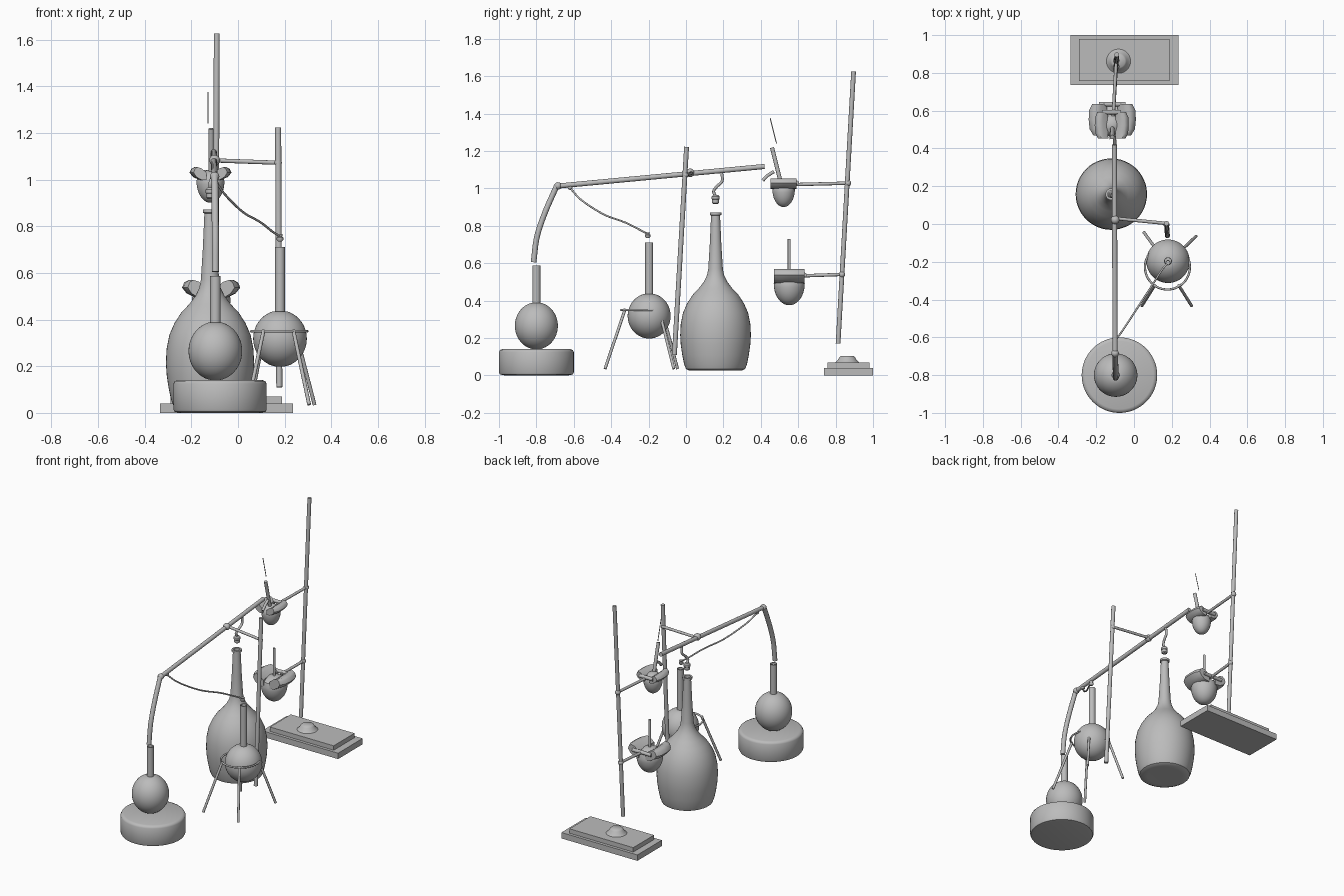
import bpy
import bmesh
import math
from mathutils import Vector

cube = bpy.data.objects.get("Cube")
if cube:
    bpy.data.objects.remove(cube, do_unlink=True)

grey = bpy.data.materials.new("plain grey")
grey.use_nodes = True
COLOUR = (0.5, 0.5, 0.5, 1)
grey.diffuse_color = COLOUR
grey.node_tree.nodes["Principled BSDF"].inputs["Base Color"].default_value = COLOUR


def finish(name, bm, angle=40):
    """Turn a bmesh into a smooth-shaded grey object."""
    bmesh.ops.recalc_face_normals(bm, faces=bm.faces)
    mesh = bpy.data.meshes.new(name)
    bm.to_mesh(mesh)
    bm.free()
    ob = bpy.data.objects.new(name, mesh)
    bpy.context.collection.objects.link(ob)
    mesh.materials.append(grey)
    bpy.ops.object.select_all(action='DESELECT')
    ob.select_set(True)
    bpy.context.view_layer.objects.active = ob
    bpy.ops.object.shade_smooth_by_angle(angle=math.radians(angle))
    return ob


def loft(bm, rings):
    """Skin closed rings of points and cap both ends."""
    rows = [[bm.verts.new(p) for p in ring] for ring in rings]
    for a, b in zip(rows, rows[1:]):
        for i in range(len(a)):
            j = (i + 1) % len(a)
            bm.faces.new((a[i], a[j], b[j], b[i]))
    bm.faces.new(rows[0])
    bm.faces.new(rows[-1])


def lathe(name, x, y, profile, sides=48, angle=40):
    """Revolve (radius, height) pairs about a vertical axis."""
    turns = [math.tau * i / sides for i in range(sides)]
    bm = bmesh.new()
    loft(bm, [[(x + r * math.cos(t), y + r * math.sin(t), z) for t in turns] for r, z in profile])
    return finish(name, bm, angle)


def tube(name, points, radius, sides=16):
    """Sweep a circle along a path."""
    pts = [Vector(p) for p in points]
    bm = bmesh.new()
    rings = []
    side = None
    for i, p in enumerate(pts):
        d = (pts[min(i + 1, len(pts) - 1)] - pts[max(i - 1, 0)]).normalized()
        if side is None:
            side = d.orthogonal()
        side = (side - d * side.dot(d)).normalized()
        up = d.cross(side)
        turns = [math.tau * k / sides for k in range(sides)]
        rings.append([p + (side * math.cos(t) + up * math.sin(t)) * radius for t in turns])
    loft(bm, rings)
    return finish(name, bm, 60)


def smooth_path(points, steps=6):
    """Catmull-Rom curve through the points."""
    p = [Vector(q) for q in points]
    p = [2 * p[0] - p[1]] + p + [2 * p[-1] - p[-2]]
    out = []
    for a, b, c, d in zip(p, p[1:], p[2:], p[3:]):
        for i in range(steps):
            t = i / steps
            out.append(b + (c - a) * (t / 2) + (2 * a - 5 * b + 4 * c - d) * (t * t / 2)
                       + (3 * b - a - 3 * c + d) * (t ** 3 / 2))
    return out + [p[-2]]


def box(name, x0, x1, y0, y1, z0, z1):
    bm = bmesh.new()
    loft(bm, [[(x0, y0, z), (x1, y0, z), (x1, y1, z), (x0, y1, z)] for z in (z0, z1)])
    return finish(name, bm, 20)


def ball(name, centre, radius):
    bm = bmesh.new()
    bmesh.ops.create_uvsphere(bm, u_segments=16, v_segments=10, radius=radius)
    bmesh.ops.translate(bm, verts=bm.verts, vec=centre)
    return finish(name, bm, 60)


def round_flask(name, x, y, z, r, h, neck, top):
    """Round body with a straight open neck."""
    arcs = [math.pi * i / 24 for i in range(1, 24)]
    body = [(r * math.sin(a), z - h * math.cos(a)) for a in arcs]
    body = [q for q in body if q[1] < z or q[0] > neck]
    rim = [(neck, z + h * 0.97), (neck, top), (neck * 0.8, top), (neck * 0.8, top - 0.03)]
    return lathe(name, x, y, body + rim)


def clamp_jaws(name, x, y, z, s, depth):
    """Pair of curved wings that cradle a bulb."""
    half = [(0.125, 0.03), (0.115, 0.052), (0.095, 0.063), (0.065, 0.055), (0.03, 0.03),
            (0.03, -0.015), (0.07, -0.012), (0.105, 0.005)]
    for label, sign in (("left", 1), ("right", -1)):
        bm = bmesh.new()
        loft(bm, [[(x + sign * a * s * w, y + v * depth, z + b * s) for a, b in half]
                  for v, w in ((-0.5, 0.8), (-0.3, 0.96), (0, 1), (0.3, 0.98), (0.5, 0.85))])
        finish(f"{name}_{label}", bm, 50)


# Heater drum and the flask that sits on it
lathe("heater_drum", -0.077, -0.8, [(0.17, 0), (0.195, 0.005), (0.2, 0.015), (0.2, 0.125),
                                    (0.194, 0.136), (0.18, 0.141)], 64, 50)
round_flask("front_flask", -0.097, -0.8, 0.265, 0.115, 0.126, 0.022, 0.587)

# Flask on the tripod
round_flask("tripod_flask", 0.18, -0.197, 0.318, 0.115, 0.121, 0.021, 0.71)
lathe("tripod_flask_stopper", 0.18, -0.205, [(0.009, 0.735), (0.014, 0.741), (0.014, 0.752),
                                            (0.009, 0.756), (0.012, 0.764)], 16)

# Tripod ring and splayed legs
ring = [(0.177 + 0.119 * math.cos(math.tau * i / 48), -0.228 + 0.119 * math.sin(math.tau * i / 48), 0.35)
        for i in range(49)]
tube("tripod_ring", ring, 0.006, 8)
for name, top, foot in (("front_right_leg", (0.11, -0.325), (0.042, -0.433)),
                        ("front_left_leg", (0.237, -0.325), (0.305, -0.433)),
                        ("back_left_leg", (0.245, -0.145), (0.328, -0.065)),
                        ("back_right_leg", (0.115, -0.13), (0.053, -0.045))):
    tube(name, [(*top, 0.355), (*foot, 0.035)], 0.008)

# Tall tapered flask
lathe("tall_flask", -0.12, 0.158, [
    (0.11, 0.026), (0.14, 0.025), (0.158, 0.034), (0.168, 0.06), (0.178, 0.11), (0.186, 0.165),
    (0.189, 0.215), (0.186, 0.275), (0.174, 0.335), (0.152, 0.385), (0.123, 0.43), (0.09, 0.465),
    (0.063, 0.5), (0.046, 0.535), (0.039, 0.57), (0.031, 0.7), (0.024, 0.855), (0.031, 0.858),
    (0.031, 0.872), (0.02, 0.872), (0.02, 0.84)])

# Main condenser tube, bent outlet and thin side hose
tube("main_tube", [(-0.1, -0.69, 1.012), (-0.104, 0.42, 1.117)], 0.0135)
ball("elbow_joint", (-0.1, -0.685, 1.013), 0.02)
ball("hose_joint", (-0.1, -0.62, 1.005), 0.013)
tube("bent_outlet", smooth_path([(-0.1, -0.69, 1.016), (-0.098, -0.754, 0.87), (-0.097, -0.797, 0.74),
                                 (-0.097, -0.815, 0.605)]), 0.015)
tube("side_hose", smooth_path([(-0.1, -0.618, 1.0), (-0.055, -0.556, 0.935), (0.022, -0.438, 0.86),
                               (0.095, -0.326, 0.818), (0.15, -0.24, 0.775), (0.18, -0.205, 0.757)]), 0.005, 10)
tube("end_nozzle", [(-0.102, 0.41, 1.042), (-0.102, 0.435, 1.068), (-0.105, 0.47, 1.09)], 0.009)

# Hooked tube and stopper above the tall flask
tube("hooked_tube", smooth_path([(-0.102, 0.19, 1.09), (-0.104, 0.193, 1.04), (-0.11, 0.165, 1.01),
                                 (-0.118, 0.148, 0.985), (-0.118, 0.158, 0.955)]), 0.008, 12)
lathe("hooked_tube_stopper", -0.118, 0.158, [(0.012, 0.917), (0.018, 0.922), (0.018, 0.94), (0.021, 0.943),
                                            (0.021, 0.957), (0.013, 0.965)], 24)

# Front stand rod with cross arm
tube("front_stand_rod", [(0.177, -0.062, 0.11), (0.172, 0.003, 1.222)], 0.013)
tube("front_cross_arm", [(0.172, 0.003, 1.072), (-0.1, 0.03, 1.082)], 0.009)
ball("front_arm_clamp", (-0.1, 0.022, 1.083), 0.023)
ball("front_rod_clamp", (0.172, -0.003, 1.072), 0.016)

# Rear stand with stepped base
box("rear_base", -0.335, 0.235, 0.737, 1.0, 0, 0.04)
box("rear_base_step", -0.29, 0.188, 0.757, 0.98, 0.04, 0.07)
lathe("rear_base_boss", -0.082, 0.862, [(0.064, 0.07), (0.052, 0.08), (0.042, 0.097), (0.034, 0.105)], 32, 50)
tube("rear_stand_rod", [(-0.097, 0.813, 0.17), (-0.091, 0.896, 1.625)], 0.0125)

# Two clamped bulbs on the rear stand
for name, x, y, r, bottom, top, jaw, s, depth, rod in (
        ("upper", -0.118, 0.522, 0.06, 0.9, 1.03, 1.008, 0.72, 0.14, (0.866, 1.028)),
        ("lower", -0.115, 0.552, 0.083, 0.375, 0.535, 0.507, 1.0, 0.165, (0.834, 0.54))):
    h = (top - bottom) * 0.72
    bowl = [(r * math.sin(a), bottom + h * (1 - math.cos(a)))
            for a in (math.pi / 2 * i / 10 for i in range(1, 11))]
    lathe(name + "_bulb", x, y, bowl + [(r * 0.9, top - 0.015), (r * 0.6, top), (r * 0.25, top + 0.01)])
    clamp_jaws(name + "_jaw", x, y, jaw, s, depth)
    back = y + depth / 2
    tube(name + "_clamp_arm", [(-0.094, rod[0], rod[1]), (x + 0.008, back - 0.02, rod[1] - 0.008)], 0.009)
    ball(name + "_rod_clamp", (-0.094, rod[0], rod[1]), 0.017)
    tube(name + "_jaw_hinge", [(x - s * 0.07, back, jaw + 0.03 * s), (x + s * 0.07, back, jaw + 0.03 * s)], 0.012)

# Stems rising from the bulbs, and a fine needle
tube("upper_stem", [(-0.115, 0.507, 1.03), (-0.115, 0.46, 1.218)], 0.011)
tube("lower_stem", [(-0.115, 0.552, 0.5), (-0.115, 0.552, 0.73)], 0.008)
tube("needle", [(-0.128, 0.484, 1.24), (-0.128, 0.45, 1.375)], 0.0025, 6)
